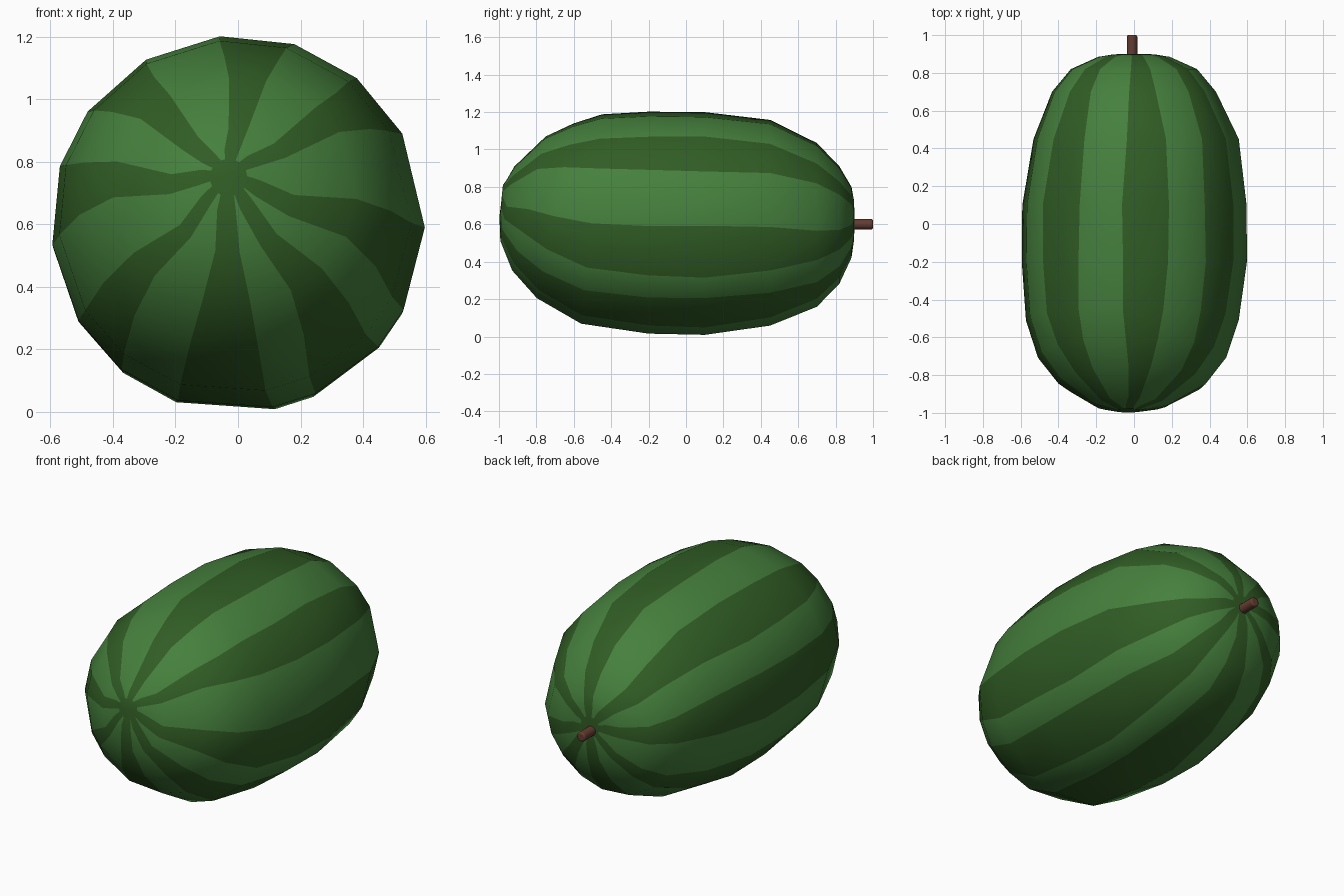
import bpy, bmesh, math

if "Cube" in bpy.data.objects:
    bpy.data.objects.remove(bpy.data.objects["Cube"])

def material(name, rgb):
    m = bpy.data.materials.new(name)
    m.diffuse_color = (*rgb, 1)
    m.use_nodes = True
    m.node_tree.nodes["Principled BSDF"].inputs["Base Color"].default_value = m.diffuse_color
    return m

light = material("light green rind", (0.060, 0.215, 0.046))
dark = material("dark green stripe", (0.030, 0.108, 0.018))
brown = material("brown stem", (0.125, 0.045, 0.030))

# Dark stripes around the fruit: start and end angle in degrees
stripes = [(29, 50), (73, 95), (120, 143), (163, 186),
           (212, 231), (252, 280), (295, 318), (333, 358)]

# Rings from front to back: y, tilt, centre x, centre z, radius x, radius z, stripe width
rings = [
    (-0.985, 0.10, -0.03, 0.75, 0.06, 0.06, 1.50),
    (-0.978, 0.20, -0.03, 0.74, 0.10, 0.10, 1.25),
    (-0.955, 0.19, -0.02, 0.71, 0.20, 0.20, 0.80),
    (-0.840, 0.25, -0.01, 0.71, 0.39, 0.36, 0.80),
    (-0.700, 0.21, -0.01, 0.67, 0.50, 0.47, 0.90),
    (-0.505, 0.10, -0.01, 0.625, 0.565, 0.565, 1.0),
    (-0.200, 0.0, 0.0, 0.605, 0.598, 0.60, 1.05),
    (0.100, 0.0, 0.0, 0.60, 0.596, 0.603, 1.10),
    (0.450, 0.0, 0.01, 0.605, 0.545, 0.555, 1.0),
    (0.700, 0.0, 0.0, 0.595, 0.435, 0.440, 0.85),
    (0.820, 0.0, 0.0, 0.595, 0.335, 0.315, 0.80),
    (0.885, 0.0, 0.0, 0.61, 0.19, 0.19, 0.85),
    (0.898, 0.0, 0.0, 0.62, 0.11, 0.11, 1.25),
    (0.900, 0.0, 0.0, 0.62, 0.06, 0.06, 1.50),
]

# Rind: loft through the rings, with columns running along the stripe edges
bm = bmesh.new()
loops = []
for y, tilt, cx, cz, rx, rz, width in rings:
    loop = []
    for a, b in stripes:
        mid, half = (a + b) / 2, (b - a) / 2 * width
        for ang in (mid - half, mid + half):
            t = math.radians(ang)
            dz = rz * math.sin(t)
            loop.append(bm.verts.new((cx + rx * math.cos(t), y + tilt * dz, cz + dz)))
    loops.append(loop)
n = len(loops[0])
for p, q in zip(loops, loops[1:]):
    for i in range(n):
        j = (i + 1) % n
        f = bm.faces.new((p[i], p[j], q[j], q[i]))
        f.material_index = 1 if i % 2 == 0 else 0
for loop in (loops[0], loops[-1]):
    bm.faces.new(loop).material_index = 1
bmesh.ops.recalc_face_normals(bm, faces=bm.faces)
for f in bm.faces:
    f.smooth = True
me = bpy.data.meshes.new("melon_rind")
bm.to_mesh(me)
bm.free()
me.materials.append(light)
me.materials.append(dark)
rind = bpy.data.objects.new("melon_rind", me)
bpy.context.collection.objects.link(rind)

# Stem: short bevelled peg at the back
bpy.ops.mesh.primitive_cylinder_add(vertices=12, radius=0.028, depth=0.13,
                                    location=(-0.01, 0.935, 0.60),
                                    rotation=(math.pi / 2, 0, 0))
stem = bpy.context.object
stem.name = "stem"
stem.data.materials.append(brown)
bev = stem.modifiers.new("rounded_rim", 'BEVEL')
bev.width = 0.008
bev.segments = 2
bpy.ops.object.shade_smooth_by_angle(angle=math.radians(40))
